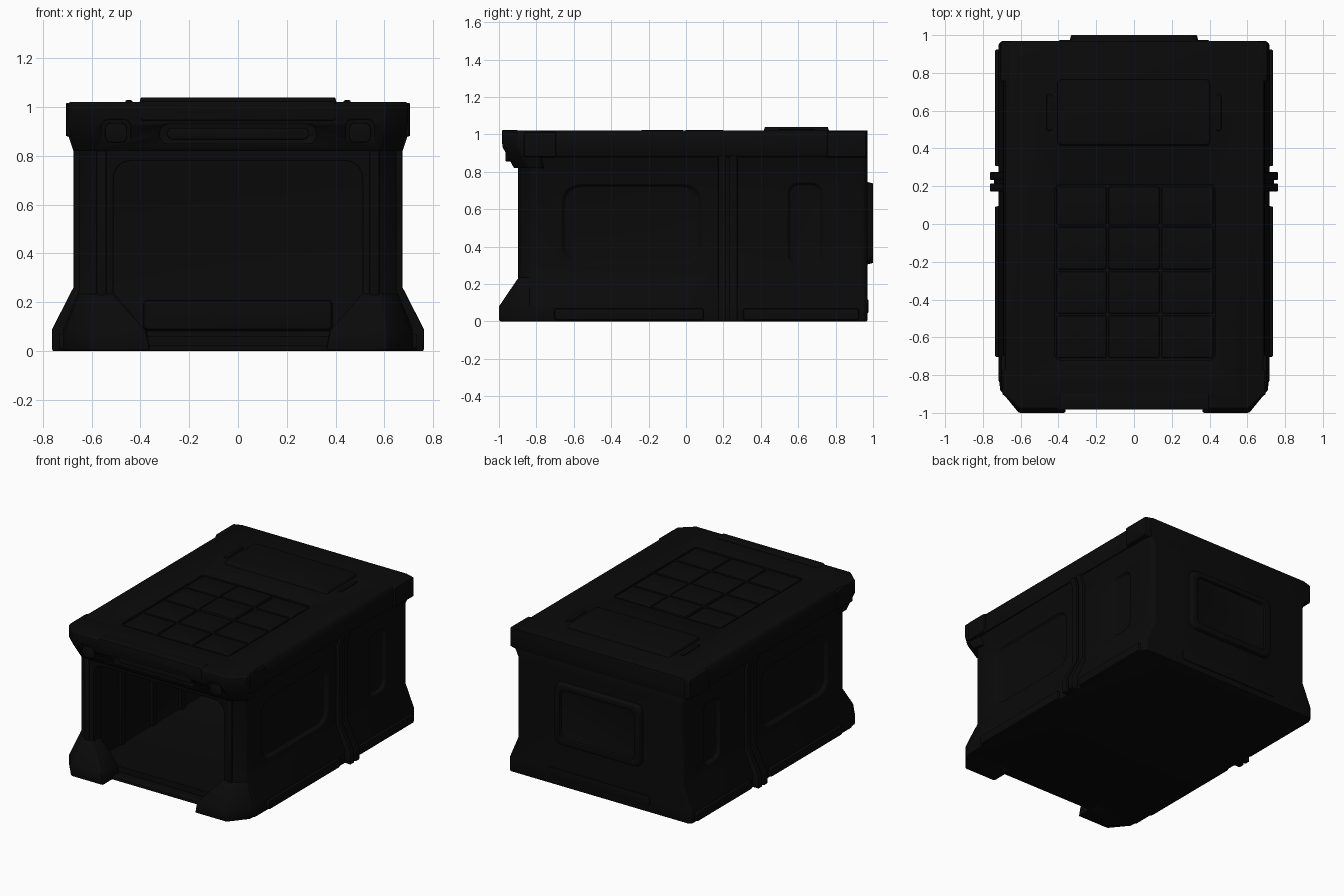
import bpy, bmesh, math

if "Cube" in bpy.data.objects:
    bpy.data.objects.remove(bpy.data.objects["Cube"])

dark = bpy.data.materials.new("dark_metal")
dark.diffuse_color = (0.003, 0.003, 0.003, 1)
dark.use_nodes = True
dark.node_tree.nodes["Principled BSDF"].inputs["Base Color"].default_value = dark.diffuse_color
cutters = []


def loft(name, rings, bevel=0.006):
    """Skin a closed solid through rings of equal point count."""
    bm = bmesh.new()
    vs = [[bm.verts.new(p) for p in ring] for ring in rings]
    n = len(rings[0])
    for a, b in zip(vs, vs[1:]):
        for i in range(n):
            j = (i + 1) % n
            bm.faces.new((a[i], a[j], b[j], b[i]))
    bm.faces.new(vs[0])
    bm.faces.new(vs[-1])
    bmesh.ops.recalc_face_normals(bm, faces=bm.faces)
    me = bpy.data.meshes.new(name)
    bm.to_mesh(me)
    bm.free()
    me.materials.append(dark)
    ob = bpy.data.objects.new(name, me)
    bpy.context.collection.objects.link(ob)
    ob["bevel"] = bevel
    return ob


def plan(z, hx, yf, yb, cfx, cfy, cb=0.02):
    """Plan outline with chamfered front and back corners."""
    half = [(hx - cfx, yf), (hx, yf + cfy), (hx, yb - cb), (hx - cb, yb)]
    return [(x, y, z) for x, y in half] + [(-x, y, z) for x, y in reversed(half)]


def rbox(name, axis, a0, a1, b0, b1, c0, c1, r=0.03, taper=0.0, bevel=0.004):
    """Rounded rectangle b x c pushed along an axis from a0 to a1."""
    def ring(a, t):
        pts = []
        corners = [(b1 - t - r, c1 - t - r), (b0 + t + r, c1 - t - r),
                   (b0 + t + r, c0 + t + r), (b1 - t - r, c0 + t + r)]
        for k, (u, v) in enumerate(corners):
            for s in range(5):
                g = math.pi / 2 * (k + s / 4)
                p = [u + r * math.cos(g), v + r * math.sin(g)]
                p.insert("xyz".index(axis), a)
                pts.append(p)
        return pts
    return loft(name, [ring(a0, 0), ring(a1, taper)], bevel)


def cut(target, cutter):
    cutter.hide_render = True
    cutters.append(cutter)
    m = target.modifiers.new("cut", 'BOOLEAN')
    m.operation, m.solver, m.object = 'DIFFERENCE', 'EXACT', cutter


def side_box(name, s, a0, a1, *rest, **kw):
    return rbox(name, 'x', s * a0, s * a1, *rest, **kw)


# Hollow body with flared base
body = loft("body_shell", [plan(z, hx, -0.89, 0.97, 0.07, 0.06) for z, hx in
            [(0, .718), (.09, .718), (.25, .65), (.82, .65), (.885, .68)]])
cut(body, rbox("interior_cutter", 'z', .02, .86, -.6, .6, -.8, .9, .03))
cut(body, rbox("doorway_cutter", 'y', -1.1, -.75, -.51, .51, .022, .78, .07))

# Roof slab and front beam with a sloping lower face
roof = loft("roof_slab", [plan(z, hx, yf, 0.97, 0.09, 0.09, .03) for z, hx, yf in
            [(.88, .685, -.94), (.93, .693, -.97), (1.005, .69, -.975), (1.02, .68, -.965)]])
beam = loft("front_beam", [plan(z, hx, yf, -.76, 0.09, 0.08) for z, hx, yf in
            [(.82, .67, -.92), (.93, .697, -.98), (1.01, .697, -.98), (1.02, .69, -.972)]])
for part in (beam, roof):
    cut(part, rbox("beam_slot_cutter", 'y', -1.1, -.925, -.32, .32, .85, .93, .03))
rbox("beam_light_bar", 'y', -.935, -.9, -.29, .29, .868, .915, .02)
rbox("beam_top_plate", 'y', -.983, -.9, -.4, .4, .945, 1.024, .012)

# Roof tray with tiles
cut(roof, rbox("tray_cutter", 'z', 1.01, 1.1, -.42, .43, -.72, .21, .03))
xs = [-.415, -.14, .14, .425]
ys = [-.715, -.48, -.245, -.01, .205]
for i in range(3):
    for j in range(4):
        top = 1.024 if i == 1 and j in (2, 3) else 1.018
        rbox("roof_tile", 'z', 1.0, top, xs[i] + .003, xs[i + 1] - .003,
             ys[j] + .003, ys[j + 1] - .003, .012, .004)

# Roof hatch
rbox("roof_hatch", 'z', 1.0, 1.04, -.41, .41, .41, .77, .02, .012)

for s in (-1, 1):
    # Front lamps
    lo, hi = sorted((s * .44, s * .56))
    cutter = rbox("lamp_cutter", 'y', -1.1, -.945, lo, hi, .84, .95, .03)
    cut(beam, cutter)
    cut(roof, cutter)
    rbox("front_lamp", 'y', -.965, -.92, lo + .015, hi - .015, .855, .935, .025)

    # Roof corner blocks and hatch side rails
    side_box("roof_front_corner", s, .66, .703, -.87, -.69, .875, 1.018, .01, taper=.006)
    side_box("roof_back_corner", s, .66, .706, .75, .968, .875, 1.022, .01, taper=.006)
    lo, hi = sorted((s * .43, s * .465))
    rbox("hatch_rail", 'z', 1.0, 1.028, lo, hi, .49, .69, .012, .004)

    # Flared front feet
    loft("front_foot", [[(s * x, y, z) for x, y in pts] for z, pts in [
        (0, [(.36, -.81), (.36, -1), (.61, -1), (.708, -.88), (.718, -.8)]),
        (.08, [(.375, -.81), (.375, -1), (.61, -1), (.708, -.88), (.718, -.8)]),
        (.235, [(.51, -.81), (.51, -.895), (.59, -.895), (.652, -.84), (.655, -.8)])]], .01)

    # Front pillars
    lo, hi = sorted((s * .535, s * .585))
    rbox("front_pillar", 'y', -.85, -.897, lo, hi, .2, .84, .015, .006)

    # Twin side ribs following the wall profile, with a channel between
    prof = [(.6, 0), (.762, 0), (.762, .09), (.675, .26), (.675, .82), (.698, .89), (.6, .89)]
    for y0, y1 in ((.172, .215), (.232, .275)):
        loft("side_rib", [[(s * x, y, z) for x, z in prof] for y in (y0, y1)], .006)
    inner = [(x - .02, z) for x, z in prof]
    loft("rib_channel", [[(s * x, y, z) for x, z in inner] for y in (.2, .25)])

    # Recessed side window and slot
    cut(body, side_box("window_cutter", s, .628, .7, -.65, .07, .32, .72, .09, taper=-.04))
    cut(body, side_box("slot_cutter", s, .628, .7, .555, .72, .31, .73, .05, taper=-.03))

    # Skid plates along the base
    side_box("front_skid", s, .68, .735, -.71, .1, .0, .075, .012, taper=.008)
    side_box("back_skid", s, .68, .735, .3, .93, .0, .075, .012, taper=.008)

    # Slim ribs on the inner walls
    for y in (-.45, -.1, .22, .55):
        side_box("inner_rib", s, .61, .58, y - .03, y + .03, .02, .86, .01, taper=.006)

# Back wall panel, recessed in the middle
back = rbox("back_panel", 'y', .95, 1.0, -.345, .345, .3, .75, .05, .012)
cut(back, rbox("back_panel_cutter", 'y', .98, 1.1, -.29, .29, .35, .70, .04, -.01))
rbox("back_skirt", 'y', .95, .975, -.4, .4, .04, .12, .02, .004)
rbox("inner_back_step", 'y', .91, .87, -.39, .39, .08, .21, .015, .01)

# Bake cuts and bevels, then shade
parts = [o for o in bpy.data.objects if o not in cutters]
for o in parts:
    m = o.modifiers.new("bevel", 'BEVEL')
    m.width, m.segments, m.limit_method = o["bevel"], 2, 'ANGLE'
    m.angle_limit = math.radians(35)
bpy.ops.object.select_all(action='DESELECT')
for o in parts:
    o.select_set(True)
bpy.context.view_layer.objects.active = parts[0]
bpy.ops.object.convert(target='MESH')
for c in cutters:
    c.hide_viewport = True
bpy.ops.object.shade_smooth_by_angle(angle=math.radians(35))
